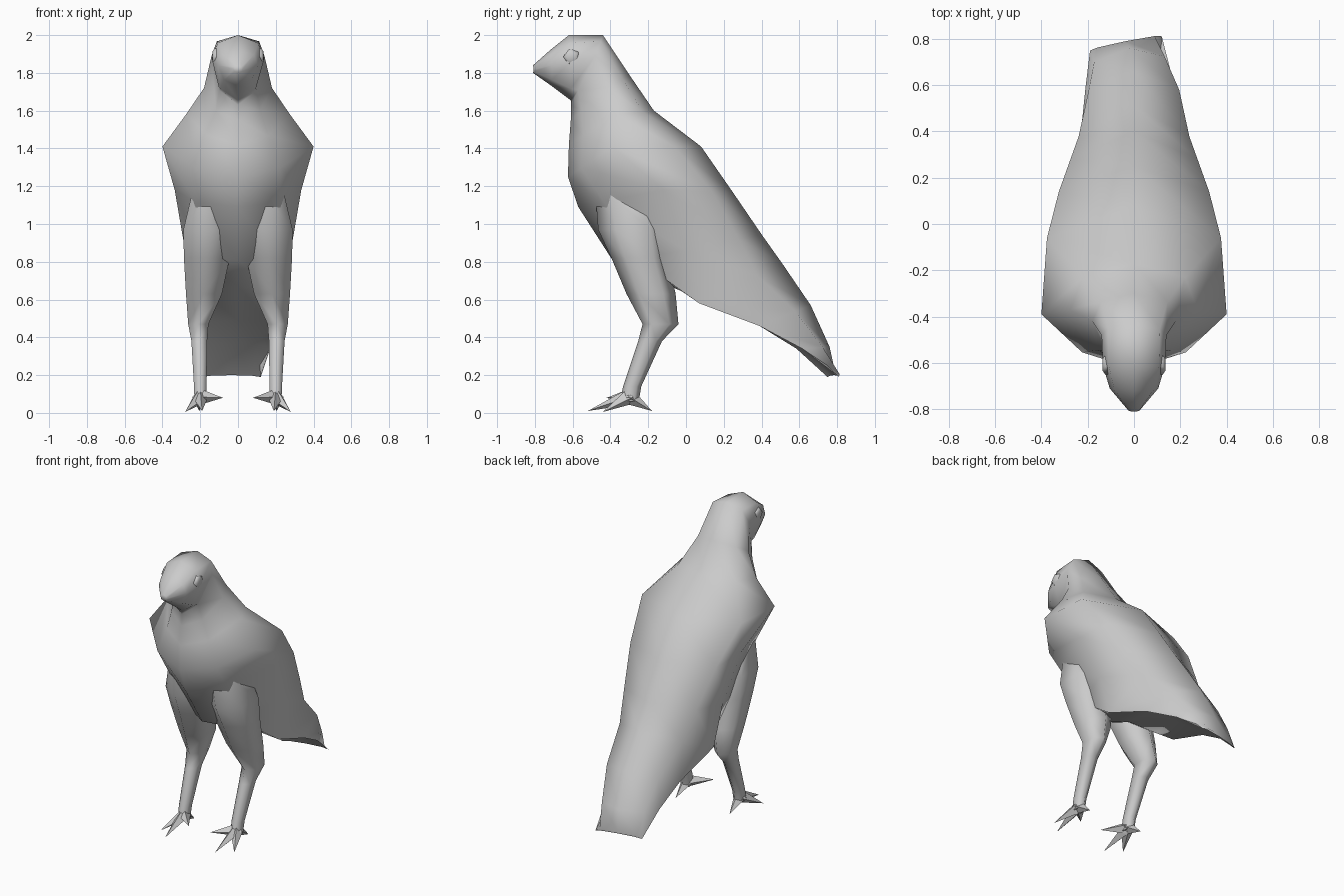
import bpy, bmesh, math
from mathutils import Vector

if "Cube" in bpy.data.objects:
    bpy.data.objects.remove(bpy.data.objects["Cube"])


def finish(bm, name, angle=60):
    bmesh.ops.recalc_face_normals(bm, faces=bm.faces)
    me = bpy.data.meshes.new(name)
    bm.to_mesh(me)
    bm.free()
    ob = bpy.data.objects.new(name, me)
    bpy.context.collection.objects.link(ob)
    bpy.ops.object.select_all(action='DESELECT')
    bpy.context.view_layer.objects.active = ob
    ob.select_set(True)
    bpy.ops.object.shade_smooth_by_angle(angle=math.radians(angle))
    return ob


def loft(bm, rings):
    loops = [[bm.verts.new(p) for p in r] for r in rings]
    n = len(loops[0])
    for a, b in zip(loops, loops[1:]):
        for i in range(n):
            j = (i + 1) % n
            bm.faces.new((a[i], a[j], b[j], b[i]))
    bm.faces.new(loops[0])
    bm.faces.new(loops[-1][::-1])


def body_ring(fy, fz, sy, sz, w, by, bz, kf=.7, kb=.8, cx=0, skew=0):
    """Ring through the breast point, widest side point and back point.
    kf and kb set how full it is in front of and behind the side point."""
    f, s, b = Vector((0, fy, fz)), Vector((0, sy, sz)), Vector((0, by, bz))
    half = [(f, 0), (s.lerp(f, .7), kf * w), (s, w), (s.lerp(b, .7), kb * w), (b, 0)]
    pts = half + [(p, -x) for p, x in half[3:0:-1]]
    return [(cx + x, p.y + skew * x, p.z) for p, x in pts]


# Head, body, folded wings and tail in one skin
sections = [
    (-.81, 1.80, -.805, 1.82, .025, -.81, 1.84),
    (-.71, 1.73, -.71, 1.84, .105, -.72, 1.92),
    (-.61, 1.655, -.61, 1.86, .135, -.62, 2.0),
    (-.61, 1.63, -.48, 1.89, .14, -.44, 2.0),
    (-.61, 1.55, -.42, 1.72, .18, -.30, 1.79, .65),
    (-.62, 1.42, -.37, 1.58, .275, -.17, 1.60, .58),
    (-.625, 1.25, -.39, 1.41, .40, .08, 1.41, .56, .94),
    (-.57, 1.09, -.12, 1.18, .335, .25, 1.165, .68, .97),
    (-.39, .81, .0, .86, .28, .40, .945, .7, .98),
    (-.06, .67, .07, .58, .26, .51, .79, .75, .92),
    (.38, .49, .39, .46, .23, .66, .57, .75, .85),
    (.63, .37, .60, .34, .19, .76, .35, .7, .8, -.02, .08),
    (.785, .20, .78, .19, .155, .79, .215, .7, .8, -.035, .2),
]
bm = bmesh.new()
loft(bm, [body_ring(*s) for s in sections])
finish(bm, "bird_body", 75)

# Leg rings: x, y, z, half width, half depth
leg = [
    (.14, -.32, 1.16, .12, .16),
    (.155, -.28, .97, .155, .185),
    (.165, -.245, .82, .14, .15),
    (.18, -.185, .63, .11, .13),
    (.21, -.135, .47, .062, .095),
    (.205, -.19, .38, .048, .063),
    (.20, -.285, .14, .038, .048),
    (.20, -.30, .06, .035, .05),
]
toe_tips = [(.08, -.42, .08), (.28, -.44, .005), (.19, -.52, .01), (.205, -.18, .01)]


def cone_between(bm, a, b, r, sides=4):
    a, b = Vector(a), Vector(b)
    d = (b - a).normalized()
    u = d.cross(Vector((0, 0, 1))).normalized()
    v = u.cross(d)
    ring = [bm.verts.new(a + r * (u * math.cos(t) + v * math.sin(t)))
            for t in (2 * math.pi * i / sides for i in range(sides))]
    tip = bm.verts.new(b)
    for i in range(sides):
        bm.faces.new((ring[i], ring[(i + 1) % sides], tip))
    bm.faces.new(ring[::-1])


for side, s in (("right", 1), ("left", -1)):
    # Thigh and shank
    bm = bmesh.new()
    loft(bm, [[(s * (x + rx * math.cos(t)), y + ry * math.sin(t), z)
               for t in (math.pi / 3 * k + math.pi / 6 for k in range(6))]
              for x, y, z, rx, ry in leg])
    finish(bm, side + "_leg", 75)

    # Pointed toes
    bm = bmesh.new()
    for x, y, z in toe_tips:
        cone_between(bm, (s * .20, -.30, .085), (s * x, y, z), .042)
    finish(bm, side + "_toes", 60)

    # Five-sided eye stud
    bm = bmesh.new()
    rings = []
    for x, r in ((.10, .045), (.125, .045), (.135, .03)):
        rings.append([(s * x, -.605 + r * math.cos(t), 1.885 + r * math.sin(t))
                      for t in (2 * math.pi * k / 5 + .6 for k in range(5))])
    loft(bm, rings)
    finish(bm, side + "_eye", 60)
